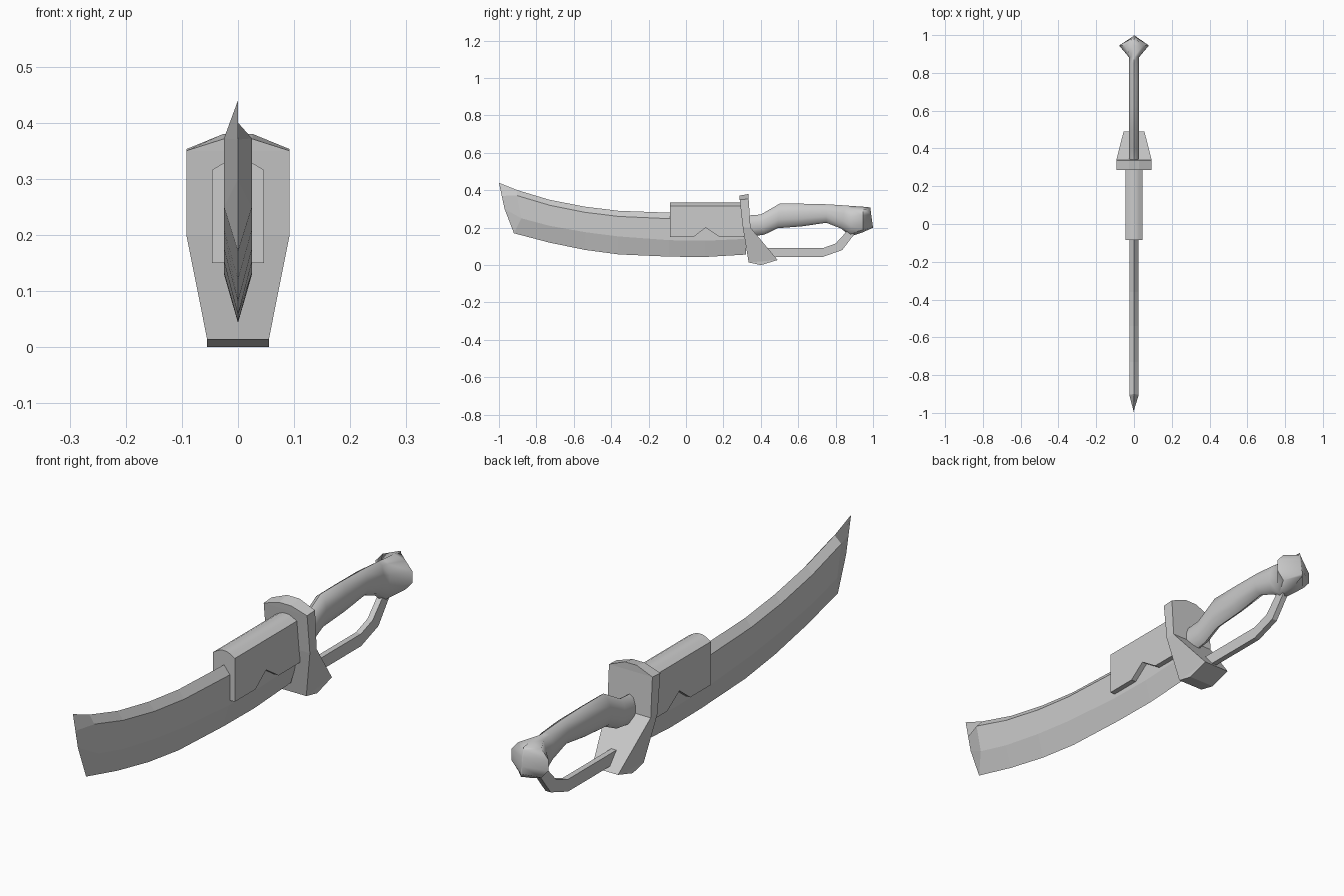
import bpy, bmesh, math

if "Cube" in bpy.data.objects:
    bpy.data.objects.remove(bpy.data.objects["Cube"])


def make(name, rings, smooth=None):
    """Loft closed rings of equal length into a capped solid."""
    bm = bmesh.new()
    vs = [[bm.verts.new(p) for p in r] for r in rings]
    n = len(rings[0])
    for a, b in zip(vs, vs[1:]):
        for i in range(n):
            j = (i + 1) % n
            bm.faces.new((a[i], a[j], b[j], b[i]))
    bm.faces.new(vs[0])
    bm.faces.new(vs[-1])
    bmesh.ops.remove_doubles(bm, verts=bm.verts, dist=0.0005)
    bmesh.ops.recalc_face_normals(bm, faces=bm.faces)
    me = bpy.data.meshes.new(name)
    bm.to_mesh(me)
    bm.free()
    ob = bpy.data.objects.new(name, me)
    bpy.context.collection.objects.link(ob)
    if smooth:
        bpy.ops.object.select_all(action='DESELECT')
        ob.select_set(True)
        bpy.context.view_layer.objects.active = ob
        bpy.ops.object.shade_smooth_by_angle(angle=math.radians(smooth))
    return ob


# blade: y, then heights of spine, upper shoulder, lower shoulder, edge
W = 0.025
blade = [(0.32, .285, .25, .14, .056), (0.1, .28, .247, .13, .043),
         (-0.09, .28, .248, .133, .045), (-0.36, .29, .26, .153, .057),
         (-0.54, .312, .282, .176, .081), (-0.73, .349, .32, .21, .12)]
rings = [[(0, y, a), (W, y, b), (W, y, c), (0, y, d), (-W, y, c), (-W, y, b)]
         for y, a, b, c, d in blade]
# blade tip: slanted shoulder ring, then the sharp front edge
rings.append([(0, -.90, .40), (W, -.905, .372), (W, -.88, .25),
              (0, -.92, .17), (-W, -.88, .25), (-W, -.905, .372)])
rings.append([(0, -1, .44), (0, -.985, .37), (0, -.97, .30),
              (0, -.92, .17), (0, -.97, .30), (0, -.985, .37)])
make("blade", rings)

# blade collar: arched section, zig-zag lower border
C = 0.046
arch = [(C, .316), (.026, .328), (.012, .334), (-.012, .334), (-.026, .328), (-C, .316)]
collar = [(-.085, .15), (.04, .15), (.105, .2), (.18, .15), (.31, .15)]
make("blade_collar", [[(C, y, zb)] + [(x, y, z) for x, z in arch] + [(-C, y, zb)]
                      for y, zb in collar], 30)

# guard: half width, front y/z, back y/z
guard = [(.026, .285, .371, .335, .38), (.092, .287, .35, .335, .353),
         (.092, .304, .2, .345, .2), (.055, .335, .014, .49, .027),
         (.055, .40, 0, .402, 0)]
make("guard", [[(-w, yf, zf), (w, yf, zf), (w, yb, zb), (-w, yb, zb)]
               for w, yf, zf, yb, zb in guard])

# grip and pommel: top y/z, bottom y/z, half width
grip = [(.33, .265, .33, .15, .028), (.40, .27, .42, .163, .029),
        (.50, .328, .49, .197, .029), (.62, .328, .62, .207, .029),
        (.75, .325, .75, .226, .029), (.85, .319, .83, .195, .029),
        (.885, .316, .88, .153, .027), (.945, .312, .945, .175, .083),
        (.985, .308, 1.0, .2, .003)]
N = 10
rings = []
for yt, zt, yb, zb, w in grip:
    ring = []
    for k in range(N):
        t = 2 * math.pi * k / N
        s = (1 + math.cos(t)) / 2
        ring.append((w * math.sin(t), yb + (yt - yb) * s, zb + (zt - zb) * s))
    rings.append(ring)
make("grip_and_pommel", rings, 50)

# knuckle bow: inner y/z, outer y/z
B = 0.011
bow = [(.42, .09, .44, .043), (.73, .09, .73, .043),
       (.80, .115, .835, .08), (.86, .18, .90, .165)]
make("knuckle_bow", [[(-B, a, b), (B, a, b), (B, c, d), (-B, c, d)]
                     for a, b, c, d in bow])
